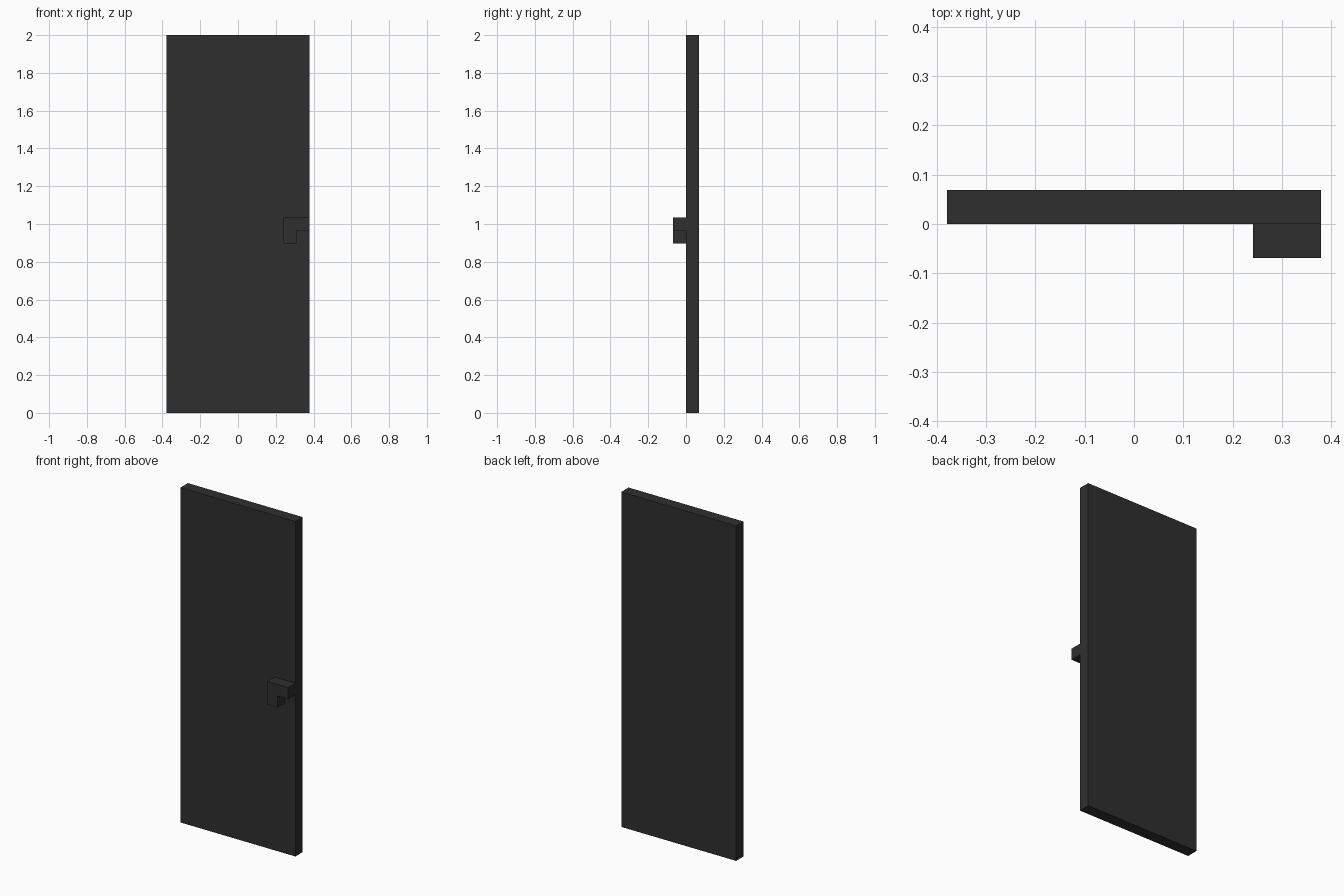
import bpy
import bmesh

cube = bpy.data.objects.get("Cube")
if cube:
    bpy.data.objects.remove(cube, do_unlink=True)

U = 2 / 29  # grid module: the panel is 29 high, 11 wide, 1 thick

charcoal = bpy.data.materials.new("charcoal")
charcoal.use_nodes = True
colour = (0.028, 0.028, 0.028, 1)
charcoal.diffuse_color = colour
charcoal.node_tree.nodes["Principled BSDF"].inputs["Base Color"].default_value = colour


def extrude_profile(name, points, y0, y1):
    """Extrude an x-z outline, given in modules, from y0 to y1."""
    bm = bmesh.new()
    face = bm.faces.new([bm.verts.new((x * U, y0 * U, z * U)) for x, z in points])
    result = bmesh.ops.extrude_face_region(bm, geom=[face])
    verts = [v for v in result["geom"] if isinstance(v, bmesh.types.BMVert)]
    bmesh.ops.translate(bm, verts=verts, vec=(0, (y1 - y0) * U, 0))
    bmesh.ops.recalc_face_normals(bm, faces=bm.faces)
    mesh = bpy.data.meshes.new(name)
    bm.to_mesh(mesh)
    bm.free()
    mesh.materials.append(charcoal)
    obj = bpy.data.objects.new(name, mesh)
    bpy.context.collection.objects.link(obj)
    return obj


# Flat door slab
extrude_profile("door_panel", [(-5.5, 0), (5.5, 0), (5.5, 29), (-5.5, 29)], 0, 1)

# L-shaped handle: a bar along the top with a short leg hanging down
extrude_profile("door_handle",
                [(3.5, 13), (4.5, 13), (4.5, 14), (5.5, 14), (5.5, 15), (3.5, 15)], -1, 0)
